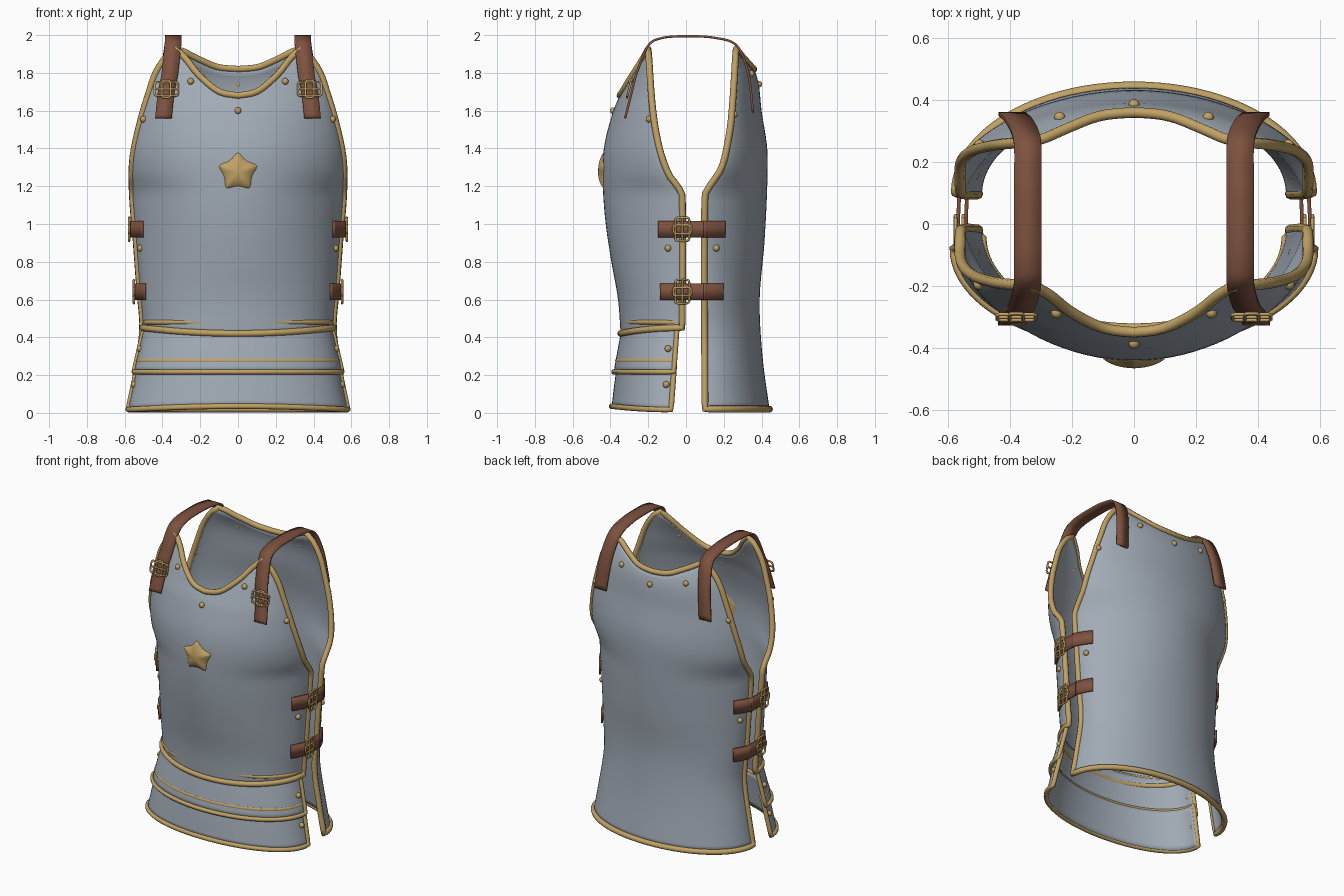
import bpy, bmesh, math
from mathutils import Vector

cube = bpy.data.objects.get("Cube")
if cube:
    bpy.data.objects.remove(cube)


def material(name, rgb, metallic=0.0):
    m = bpy.data.materials.new(name)
    m.use_nodes = True
    m.diffuse_color = (*rgb, 1)
    m.node_tree.nodes["Principled BSDF"].inputs["Base Color"].default_value = (*rgb, 1)
    return m


STEEL = material("blue grey steel", (0.36, 0.41, 0.47))
BRASS = material("brass", (0.53, 0.36, 0.13))
LEATHER = material("brown leather", (0.21, 0.085, 0.05))


def curve_value(table, t):
    """Smooth interpolation through (key, value) pairs."""
    n = len(table) - 1
    t = min(max(t, table[0][0]), table[n][0])
    i = 0
    while i < n - 1 and t > table[i + 1][0]:
        i += 1

    def slope(k):
        a, b = table[max(k - 1, 0)], table[min(k + 1, n)]
        return (b[1] - a[1]) / (b[0] - a[0])
    (t0, v0), (t1, v1) = table[i], table[i + 1]
    h = t1 - t0
    u = (t - t0) / h
    return (v0 * (1 + 2 * u) * (1 - u) ** 2 + v1 * u * u * (3 - 2 * u)
            + h * slope(i) * u * (1 - u) ** 2 - h * slope(i + 1) * u * u * (1 - u))


def finish(name, bm, mat, thickness=0, offset=0, mirror=False, levels=0):
    me = bpy.data.meshes.new(name)
    bm.to_mesh(me)
    bm.free()
    me.materials.append(mat)
    ob = bpy.data.objects.new(name, me)
    bpy.context.collection.objects.link(ob)
    bpy.ops.object.select_all(action="DESELECT")
    ob.select_set(True)
    bpy.context.view_layer.objects.active = ob
    bpy.ops.object.shade_smooth_by_angle(angle=math.radians(40))
    if thickness:
        mod = ob.modifiers.new("Thickness", "SOLIDIFY")
        mod.thickness, mod.offset = thickness, offset
    if levels:
        ob.modifiers.new("Rounding", "SUBSURF").levels = levels
        ob.modifiers["Rounding"].render_levels = levels
    if mirror:
        ob.modifiers.new("Mirror", "MIRROR").use_mirror_merge = False
    return ob


def tube(name, paths, radius, mirror=False):
    """Brass tubes along (points, closed) paths."""
    cu = bpy.data.curves.new(name, "CURVE")
    cu.dimensions = "3D"
    cu.bevel_depth, cu.bevel_resolution, cu.use_fill_caps = radius, 2, True
    for pts, closed in paths:
        sp = cu.splines.new("POLY")
        sp.points.add(len(pts) - 1)
        for p, co in zip(sp.points, pts):
            p.co = (*co, 1)
        sp.use_cyclic_u = closed
    cu.materials.append(BRASS)
    ob = bpy.data.objects.new(name, cu)
    bpy.context.collection.objects.link(ob)
    if mirror:
        ob.modifiers.new("Mirror", "MIRROR").use_mirror_merge = False


class Plate:
    """Curved shell: half width, side edge and centre depth all vary with height."""
    fullness = [(0, .5), (.45, .5), (1.2, .7), (1.93, .75)]

    def __init__(self, width, edge, depth, bottom, top, inset=0):
        self.width, self.edge, self.depth = width, edge, depth
        self.bottom, self.top, self.inset = bottom, top, inset

    def size(self, z):
        d = curve_value(self.depth, z)
        return (curve_value(self.width, z) - self.inset, curve_value(self.edge, z),
                d - math.copysign(self.inset, d), curve_value(self.fullness, z))

    def at(self, s, z):
        w, e, d, q = self.size(z)
        return Vector((w * s, e + (d - e) * max(0, 1 - s * s) ** q, z))

    def at_x(self, x, z):
        return self.at(min(x / self.size(z)[0], 1), z)

    def at_y(self, y, z):
        w, e, d, q = self.size(z)
        f = min(max((y - e) / (d - e), 0), 1)
        return self.at(math.sqrt(1 - f ** (1 / q)), z)

    def build(self, name, radius, cols=44, rows=50):
        grid = []
        for c in range(cols + 1):
            s = math.sin((c / cols - .5) * math.pi)
            lo, hi = self.bottom(s), self.top(abs(s))
            grid.append([self.at(s, lo + (hi - lo) * r / rows) for r in range(rows + 1)])
        bm = bmesh.new()
        vs = [[bm.verts.new(p) for p in col] for col in grid]
        for c in range(cols):
            for r in range(rows):
                q = [vs[c][r], vs[c + 1][r], vs[c + 1][r + 1], vs[c][r + 1]]
                bm.faces.new(q if self.depth[0][1] < 0 else q[::-1])
        finish(name, bm, STEEL, .014, -1)
        loop = ([col[0] for col in grid] + grid[-1][1:]
                + [col[-1] for col in grid[-2::-1]] + grid[0][-2:0:-1])
        tube(name + "_trim", [(loop, True)], radius)


# Body plates
WIDTH = [(0, .577), (.2, .54), (.44, .505), (.65, .52), (.92, .54), (1.17, .56), (1.35, .557),
         (1.55, .515), (1.7, .47), (1.8, .435), (1.89, .375), (1.935, .315)]
FRONT_NECK = [(0, 1.68), (.21, 1.7), (.46, 1.785), (.66, 1.86), (.85, 1.905), (1, 1.925)]
BACK_NECK = [(0, 1.82), (.25, 1.83), (.52, 1.87), (.8, 1.91), (1, 1.925)]
breast = Plate(
    WIDTH,
    [(.4, -.02), (1.15, -.02), (1.2, -.045), (1.26, -.09), (1.4, -.14), (1.6, -.175), (1.93, -.2)],
    [(.4, -.345), (.6, -.36), (.8, -.395), (1, -.425), (1.2, -.44), (1.4, -.435), (1.6, -.385),
     (1.68, -.35), (1.79, -.3), (1.93, -.215)],
    lambda s: .42 + .03 * s * s, lambda s: curve_value(FRONT_NECK, s))
back = Plate(
    WIDTH,
    [(0, .1), (1.15, .1), (1.2, .125), (1.29, .185), (1.4, .215), (1.56, .24), (1.93, .265)],
    [(0, .445), (.3, .405), (.6, .39), (.9, .415), (1.2, .43), (1.4, .43), (1.6, .4),
     (1.74, .385), (1.82, .36), (1.93, .285)],
    lambda s: .02, lambda s: curve_value(BACK_NECK, s))
breast.build("breast_plate", .018)
back.build("back_plate", .018)

# Overlapping waist plates
WAIST = ([(0, .597), (.22, .55), (.48, .49)], [(0, -.08), (.48, -.045)],
         [(0, -.41), (.22, -.382), (.48, -.335)])
upper_waist = Plate(*WAIST, lambda s: .217, lambda s: .48)
lower_waist = Plate(*WAIST, lambda s: .035 - .018 * s * s, lambda s: .275, inset=.012)
upper_waist.build("upper_waist_plate", .014, rows=8)
lower_waist.build("lower_waist_plate", .015, rows=8)


# Leather straps
def strap(name, path, across, steps=60):
    tables = [[(i, p[k]) for i, p in enumerate(path)] for k in range(3)]
    bm = bmesh.new()
    rows = []
    for j in range(steps + 1):
        t = j / steps * (len(path) - 1)
        p = Vector([curve_value(tb, t) for tb in tables])
        rows.append([bm.verts.new(p - across * .044), bm.verts.new(p + across * .044)])
    for a, b in zip(rows, rows[1:]):
        bm.faces.new((a[0], a[1], b[1], b[0]))
    finish(name, bm, LEATHER, .012, 0, True)


X, Y, Z = Vector((1, 0, 0)), Vector((0, 1, 0)), Vector((0, 0, 1))
shoulder = []
for x, y, z in [(.395, -.298, 1.56), (.38, -.265, 1.7), (.362, -.243, 1.79), (.345, -.203, 1.94),
                (.343, -.13, 1.984), (.343, 0, 1.994), (.343, .15, 1.986), (.345, .268, 1.945),
                (.368, .312, 1.8), (.393, .355, 1.59)]:
    if z < 1.85:
        plate, side = (breast, -1) if y < 0 else (back, 1)
        surface = plate.at_x(x - .044, z).y * side
        y = side * max(abs(y), surface + .01)
    shoulder.append((x, y, z))
strap("shoulder_straps", shoulder, X)


# Buckles: rounded frame, keeper loop and prong
def rounded(center, across, along, w, h, r=.016):
    pts = []
    for k in range(16):
        a = (k + .5) / 16 * math.tau
        cx, cy = math.copysign(w / 2 - r, math.cos(a)), math.copysign(h / 2 - r, math.sin(a))
        pts.append(center + across * (cx + r * math.cos(a)) + along * (cy + r * math.sin(a)))
    return pts


def buckle(name, center, across, along):
    tube(name, [(rounded(center, across, along, .125, .075), True),
                (rounded(center, across, along, .045, .095), True),
                ([center - across * .06, center + across * .06], False)], .006, True)


buckle("shoulder_buckles", Vector((.38, shoulder[1][1] - .014, 1.715)), X, Vector((0, .25, .97)))
for name, z, start, end in [("upper_side", .972, -.145, .205), ("lower_side", .642, -.135, .195)]:
    path = []
    for y, lift in [(start, .009), (-.08, .012), (-.02, .022), (.04, .02),
                    (.1, .022), (.15, .012), (end, .009)]:
        plate = breast if y < .04 else back
        path.append(plate.at_y(y, z) + X * lift)
    strap(name + "_straps", path, Z)
    buckle(name + "_buckles", path[2] + X * .01, Z, Y)


# Rivets
def rivets(name, points, mirror):
    bm = bmesh.new()
    for p in points:
        before = set(bm.verts)
        bmesh.ops.create_uvsphere(bm, u_segments=14, v_segments=8, radius=.018)
        bmesh.ops.translate(bm, verts=[v for v in bm.verts if v not in before], vec=p)
    finish(name, bm, BRASS, mirror=mirror)


rivets("centre_rivets", [breast.at_x(0, 1.6), back.at_x(0, 1.74)], False)
rivets("paired_rivets", [
    breast.at_x(.25, 1.755), back.at_x(.24, 1.795), breast.at_y(-.195, 1.555),
    back.at_y(.255, 1.58), breast.at_y(-.095, .872), back.at_y(.16, .872),
    upper_waist.at_y(-.095, .34), lower_waist.at_y(-.105, .15)], True)

# Puffed star on the chest
bm = bmesh.new()
rings = []
for scale, y in [(.9, -.42), (1, -.434), (.6, -.458)]:
    ring = []
    for k in range(10):
        r = scale * (.07 if k % 2 else .142)
        a = k * math.pi / 5
        ring.append(bm.verts.new((r * math.sin(a), y, 1.275 + r * math.cos(a))))
    rings.append(ring)
tip = bm.verts.new((0, -.47, 1.275))
for k in range(10):
    n = (k + 1) % 10
    for a, b in zip(rings, rings[1:]):
        bm.faces.new((a[k], a[n], b[n], b[k]))
    bm.faces.new((rings[2][k], rings[2][n], tip))
bm.faces.new(rings[0])
bmesh.ops.recalc_face_normals(bm, faces=bm.faces)
finish("chest_star", bm, BRASS, levels=2)
